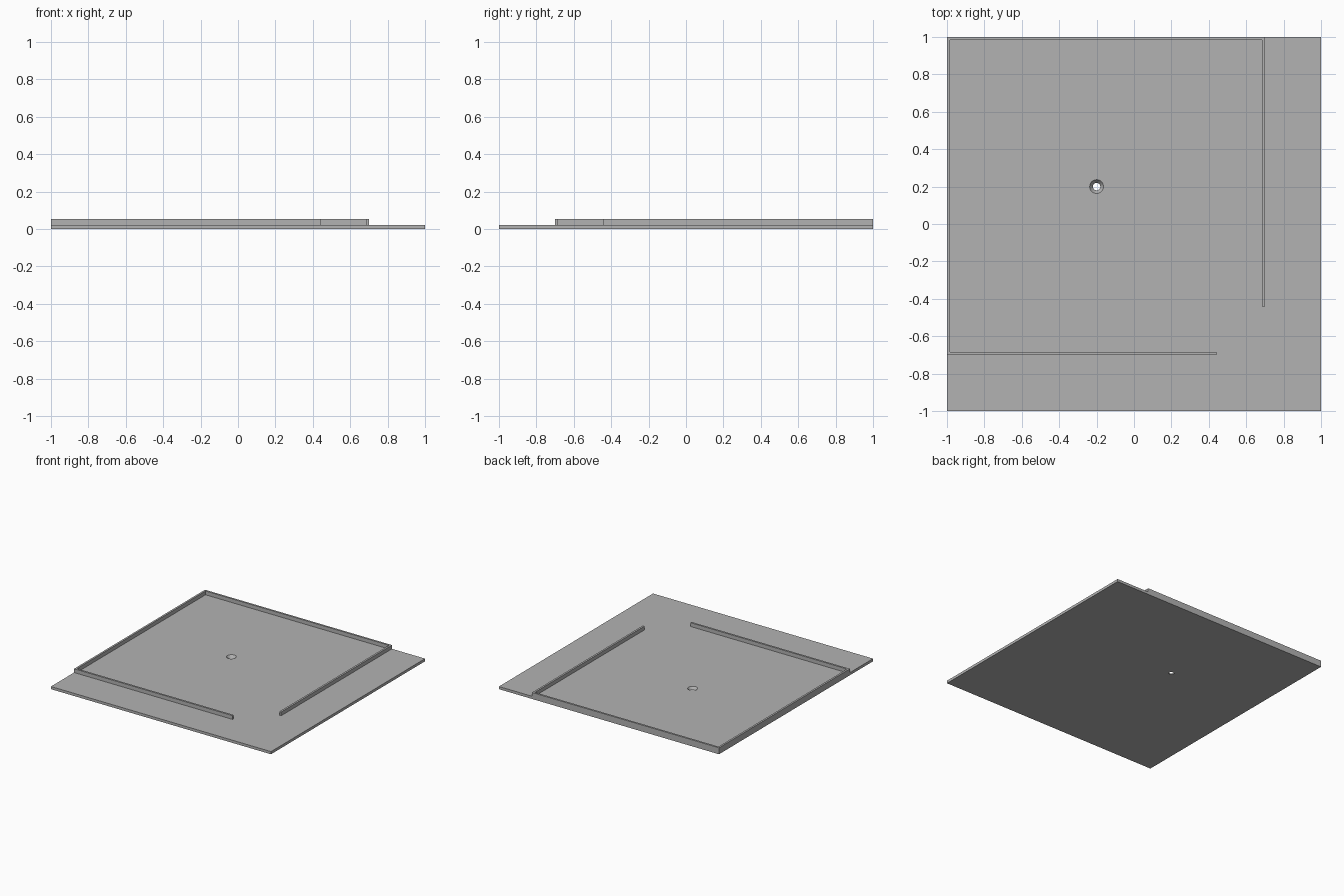
import bpy, bmesh

cube = bpy.data.objects.get("Cube")
if cube:
    bpy.data.objects.remove(cube, do_unlink=True)

BASE_H, TOP, WALL = 0.022, 0.053, 0.016
EDGE, END = 0.70, 0.44          # outer face of the short walls, and where they stop
HOLE = (-0.2, 0.2)
R_TOP, R_BOTTOM = 0.037, 0.02

grey = bpy.data.materials.new("plain_grey")
grey.use_nodes = True
colour = (0.45, 0.45, 0.45, 1)
grey.diffuse_color = colour
grey.node_tree.nodes["Principled BSDF"].inputs["Base Color"].default_value = colour


def prism(name, outline, z0, z1):
    """Extrude a flat outline upward from z0 to z1."""
    bm = bmesh.new()
    face = bm.faces.new([bm.verts.new((x, y, z0)) for x, y in outline])
    up = bmesh.ops.extrude_face_region(bm, geom=[face])["geom"]
    bmesh.ops.translate(bm, vec=(0, 0, z1 - z0),
                        verts=[v for v in up if isinstance(v, bmesh.types.BMVert)])
    bmesh.ops.recalc_face_normals(bm, faces=bm.faces)
    mesh = bpy.data.meshes.new(name)
    bm.to_mesh(mesh)
    bm.free()
    mesh.materials.append(grey)
    obj = bpy.data.objects.new(name, mesh)
    bpy.context.collection.objects.link(obj)
    return obj


# Square base plate
base = prism("base_plate", [(-1, -1), (1, -1), (1, 1), (-1, 1)], 0, BASE_H)

# Tapered drain hole, cut slightly past both faces along the same slope
extra = 0.01
slope = (R_TOP - R_BOTTOM) / BASE_H
bpy.ops.mesh.primitive_cone_add(vertices=32, radius1=R_BOTTOM - slope * extra,
                                radius2=R_TOP + slope * extra,
                                depth=BASE_H + 2 * extra,
                                location=(*HOLE, BASE_H / 2))
cutter = bpy.context.object
cutter.name = "hole_cutter"
cutter.hide_render = True
cutter.data.materials.append(grey)
cut = base.modifiers.new("drain_hole", "BOOLEAN")
cut.operation = "DIFFERENCE"
cut.solver = "EXACT"
cut.object = cutter
bpy.context.view_layer.objects.active = base
bpy.ops.object.modifier_apply(modifier=cut.name)
bpy.data.objects.remove(cutter, do_unlink=True)

# Raised rim: full left-hand and back runs, with an open front corner
inner = EDGE - WALL
rim = [(END, -EDGE), (END, -inner), (WALL - 1, -inner), (WALL - 1, 1 - WALL),
       (inner, 1 - WALL), (inner, -END), (EDGE, -END), (EDGE, 1), (-1, 1), (-1, -EDGE)]
prism("raised_rim", rim, BASE_H, TOP)
